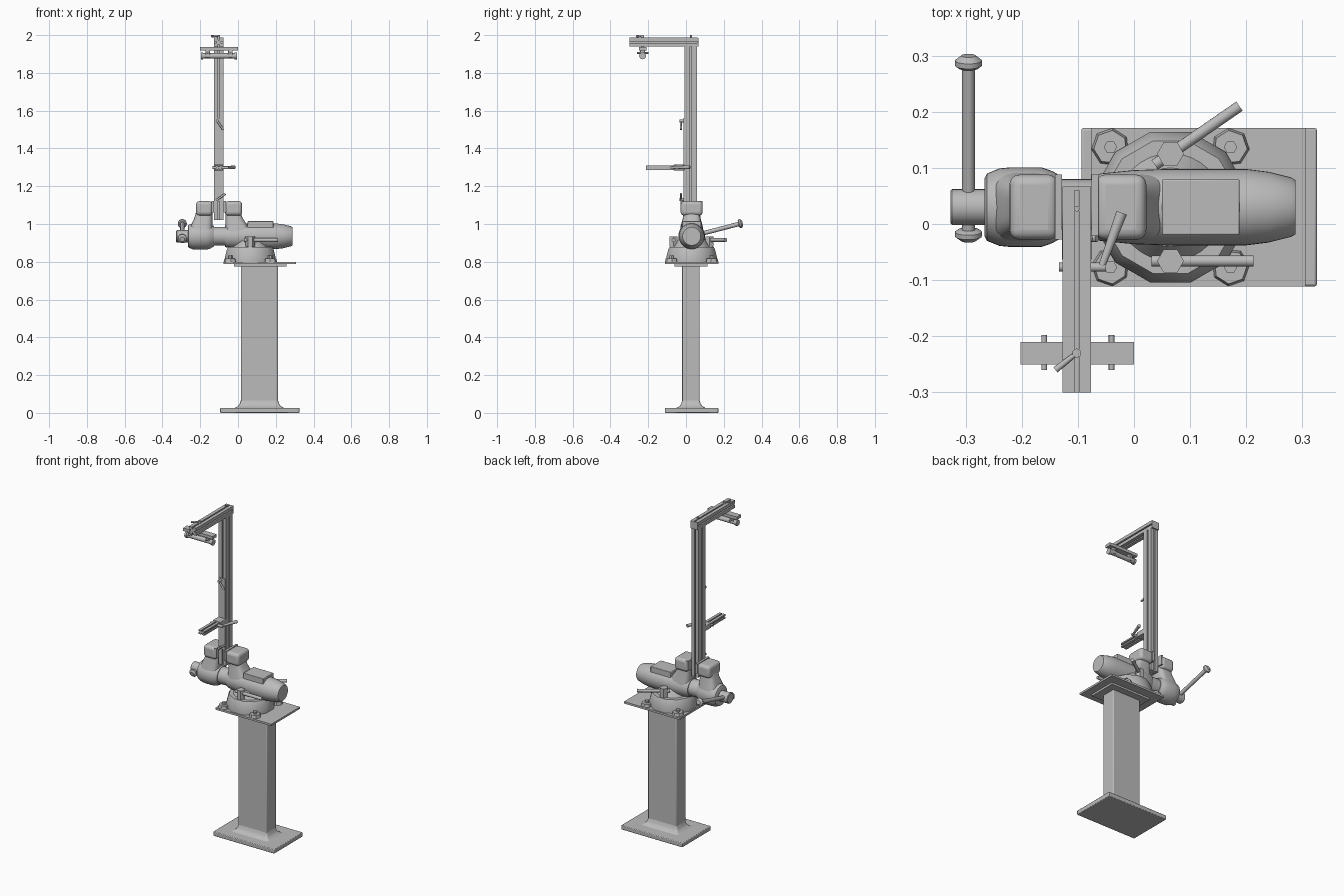
import bpy, bmesh, math
from mathutils import Vector

cube = bpy.data.objects.get("Cube")
if cube:
    bpy.data.objects.remove(cube, do_unlink=True)

grey = bpy.data.materials.new("metal grey")
GREY = (0.5, 0.5, 0.5, 1)
grey.use_nodes = True
grey.diffuse_color = GREY
grey.node_tree.nodes["Principled BSDF"].inputs["Base Color"].default_value = GREY


def finish(name, bm, bevel=0, segments=3, smooth=True):
    bmesh.ops.recalc_face_normals(bm, faces=bm.faces)
    mesh = bpy.data.meshes.new(name)
    bm.to_mesh(mesh)
    bm.free()
    mesh.materials.append(grey)
    ob = bpy.data.objects.new(name, mesh)
    bpy.context.collection.objects.link(ob)
    if bevel:
        mod = ob.modifiers.new("Bevel", 'BEVEL')
        mod.width, mod.segments = bevel, segments
        mod.limit_method = 'ANGLE'
    if smooth:
        bpy.ops.object.select_all(action='DESELECT')
        ob.select_set(True)
        bpy.context.view_layer.objects.active = ob
        bpy.ops.object.shade_smooth_by_angle(angle=math.radians(35))
    return ob


def loft(name, rings, **kw):
    """Skin a list of equal-length rings of points and cap both ends."""
    bm = bmesh.new()
    loops = [[bm.verts.new(p) for p in ring] for ring in rings]
    n = len(loops[0])
    for a, b in zip(loops, loops[1:]):
        for i in range(n):
            j = (i + 1) % n
            bm.faces.new((a[i], a[j], b[j], b[i]))
    bm.faces.new(loops[0])
    bm.faces.new(loops[-1])
    return finish(name, bm, **kw)


def box(name, x, y, z, bevel=0, segments=3):
    rings = [[(x[0], y[0], h), (x[1], y[0], h), (x[1], y[1], h), (x[0], y[1], h)] for h in z]
    return loft(name, rings, bevel=bevel, segments=segments)


def lathe(name, start, end, profile, sides=32, turn=0.0):
    """Revolve (fraction along axis, radius) pairs about the line start-end."""
    start, end = Vector(start), Vector(end)
    axis = end - start
    side = axis.orthogonal().normalized() if abs(axis.x) + abs(axis.y) > 1e-6 else Vector((1, 0, 0))
    up = axis.normalized().cross(side)
    rings = []
    for t, r in profile:
        angles = [turn + math.tau * i / sides for i in range(sides)]
        rings.append([start + axis * t + r * (side * math.cos(a) + up * math.sin(a)) for a in angles])
    return loft(name, rings)


def rod(name, start, end, r, r2=None, sides=16, turn=0.0):
    return lathe(name, start, end, [(0, r), (1, r if r2 is None else r2)], sides, turn)


def rounded_ring(x, y, z, power=3.5, sides=40):
    """Superellipse outline at one height."""
    ring = []
    for i in range(sides):
        a = math.tau * i / sides
        c, s = math.cos(a), math.sin(a)
        u = math.copysign(abs(c) ** (2 / power), c)
        v = math.copysign(abs(s) ** (2 / power), s)
        ring.append(((x[0] + x[1]) / 2 + u * (x[1] - x[0]) / 2, (y[0] + y[1]) / 2 + v * (y[1] - y[0]) / 2, z))
    return ring


def slotted(name, w, d, place, length, slot=0.004, depth=0.012):
    """Rail with a groove down each of its four sides; place maps (u, v, t) to a point."""
    w, d = w / 2, d / 2
    outline = []
    for sx, sy, flip in ((1, 1, 0), (-1, 1, 1), (-1, -1, 0), (1, -1, 1)):
        part = [(w - depth, slot), (w, slot), (w, d), (slot, d), (slot, d - depth)]
        part = part[::-1] if flip else part
        outline += [(sx * u, sy * v) for u, v in part]
    return loft(name, [[place(u, v, t) for u, v in outline] for t in length], smooth=False)


CY, CZ = 0.03, 0.935      # screw axis of the vise
RX = -0.102               # centre line of the rail frame

# Pedestal
foot = box("foot_plate", (-0.094, 0.326), (-0.111, 0.171), (0, 0.027), 0.004, 2)
box("column", (0.015, 0.212), (-0.02, 0.072), (0.027, 0.78), 0.006)
loft("column_weld", [rounded_ring((0.015 - g, 0.212 + g), (-0.02 - g, 0.072 + g), z, 14)
                     for g, z in ((0.03, 0.027), (0.014, 0.036), (0.006, 0.048), (0, 0.066))])
box("support_plate", (-0.02, 0.257), (-0.062, 0.114), (0.776, 0.79))
box("top_plate", (-0.077, 0.306), (-0.111, 0.171), (0.788, 0.8))

# Swivel base with bolted lugs
BX = 0.065
lathe("swivel_base", (BX, CY, 0.8), (BX, CY, 0.877),
      [(0, 0.139), (0.3, 0.139), (0.85, 0.128), (1, 0.122)], 12, math.pi / 12)
rod("swivel_turret", (BX, CY, 0.87), (BX, CY, 0.92), 0.1, 0.07, 32)
for sx in (-1, 1):
    for sy in (-1, 1):
        x, y = BX + 0.107 * sx, CY + 0.107 * sy
        turn = math.atan2(sy, sx)
        rod("base_lug", (x, y, 0.8), (x, y, 0.818), 0.034, 0.03, 7, turn)
        rod("base_bolt", (x, y, 0.818), (x, y, 0.832), 0.012, sides=6)

# Swivel locks with lever bars
for y, tip in ((0.125, (0.188, 0.21)), (-0.066, (0.213, -0.066))):
    rod("lock_stem", (BX, y, 0.82), (BX, y, 0.89), 0.017)
    rod("lock_nut", (BX, y, 0.88), (BX, y, 0.935), 0.024, sides=6)
    away = (Vector(tip) - Vector((BX, y))).normalized() * 0.034
    rod("lock_lever", (BX - away.x, y - away.y, 0.915), (*tip, 0.915), 0.01)

# Vise body, slide and screw
def along_x(name, profile):
    a, b = profile[0][0], profile[-1][0]
    return lathe(name, (a, CY, CZ), (b, CY, CZ), [((x - a) / (b - a), r) for x, r in profile], 40)

along_x("vise_barrel", [(-0.07, 0.055), (-0.06, 0.06), (0.0, 0.066), (0.06, 0.068), (0.2, 0.068),
                        (0.24, 0.063), (0.28, 0.053), (0.288, 0.048)])
along_x("slide", [(-0.16, 0.05), (-0.04, 0.05)])
along_x("front_jaw_body", [(-0.266, 0.052), (-0.262, 0.06), (-0.24, 0.069), (-0.22, 0.071),
                           (-0.165, 0.071), (-0.145, 0.064), (-0.128, 0.054)])
along_x("screw_hub", [(-0.327, 0.029), (-0.324, 0.032), (-0.26, 0.032)])
box("anvil", (0.05, 0.188), (CY - 0.05, CY + 0.05), (0.95, 1.015), 0.003, 2)

# Jaws on flared necks
def jaw(side, xs, neck):
    loft(side + "_jaw_neck", [rounded_ring(x, (CY - h, CY + h), z) for x, h, z in neck])
    box(side + "_jaw_head", xs, (CY - 0.058, CY + 0.058), (1.045, 1.121), 0.018, 4)

jaw("front", (-0.222, -0.135), [((-0.26, -0.135), 0.066, 0.94), ((-0.25, -0.135), 0.058, 0.99),
                                ((-0.232, -0.135), 0.047, 1.03), ((-0.22, -0.135), 0.043, 1.07)])
jaw("rear", (-0.069, 0.022), [((-0.068, 0.08), 0.062, 0.94), ((-0.066, 0.052), 0.055, 0.99),
                              ((-0.066, 0.025), 0.046, 1.03), ((-0.066, 0.012), 0.043, 1.07)])
for x in ((-0.141, -0.128), (-0.076, -0.063)):
    box("jaw_plate", x, (CY - 0.058, CY + 0.058), (1.06, 1.121))

# Tilted screw handle with end caps
def on_handle(y):
    return (-0.295, y, CZ + 0.26 * (y - CY))

rod("handle_bar", on_handle(-0.02), on_handle(0.29), 0.0115)
for a, b in ((-0.01, -0.03), (0.278, 0.3)):
    lathe("handle_cap", on_handle(a), on_handle(b),
          [(0, 0.018), (0.2, 0.024), (0.6, 0.024), (1, 0.013)], 20)

# Rail frame: upright and overhead arm
slotted("upright_rail", 0.05, 0.066, lambda u, v, t: (RX + u, 0.025 + v, t), (1.02, 1.94))
slotted("overhead_arm", 0.05, 0.047, lambda u, v, t: (RX + u, t, 1.963 + v), (-0.3, 0.062))
box("arm_end_cap", (RX - 0.025, RX + 0.025), (0.06, 0.067), (1.94, 1.986))
box("upright_scale", (RX - 0.021, RX + 0.021), (-0.013, -0.006), (1.12, 1.56))
rod("arm_screw", (RX, 0.027, 1.95), (RX, 0.027, 2.0), 0.005)

# Overhead holder below the arm
box("holder_plate", (-0.202, 0), (-0.25, -0.21), (1.918, 1.936))
rod("holder_bar", (-0.185, -0.23, 1.89), (-0.018, -0.23, 1.89), 0.014)
for x in (-0.16, -0.04):
    box("holder_block", (x - 0.012, x + 0.012), (-0.243, -0.217), (1.88, 1.92), 0.003, 2)
    rod("holder_pin", (x, -0.26, 1.905), (x, -0.198, 1.905), 0.005)
for x in (-0.19, -0.012):
    rod("holder_bar_end", (x - 0.006, -0.23, 1.89), (x + 0.006, -0.23, 1.89), 0.018)
rod("holder_stem", (RX, -0.23, 1.93), (RX, -0.23, 1.998), 0.008)
rod("holder_lever", (RX, -0.23, 1.994), (-0.14, -0.26, 1.994), 0.004, 0.006)

# Middle arm with clamp lever
slotted("middle_arm", 0.042, 0.026, lambda u, v, t: (RX + u, t, 1.298 + v), (-0.212, -0.01), 0.004, 0.007)
box("middle_arm_block", (RX - 0.026, RX + 0.026), (-0.066, -0.008), (1.284, 1.314), 0.003, 2)
rod("clamp_screw", (-0.134, -0.077, 1.298), (-0.05, -0.077, 1.298), 0.008)
rod("clamp_lever", (-0.058, -0.077, 1.3), (-0.022, 0.02, 1.3), 0.006, 0.01)

# Small latches on the upright
for hub, tip in (((RX - 0.008, 1.545), (-0.078, 1.5)), ((RX - 0.008, 1.13), (-0.066, 1.16))):
    rod("latch_stem", (hub[0], -0.006, hub[1]), (hub[0], -0.034, hub[1]), 0.008)
    rod("latch_lever", (hub[0], -0.028, hub[1]), (tip[0], -0.026, tip[1]), 0.005, 0.006)
